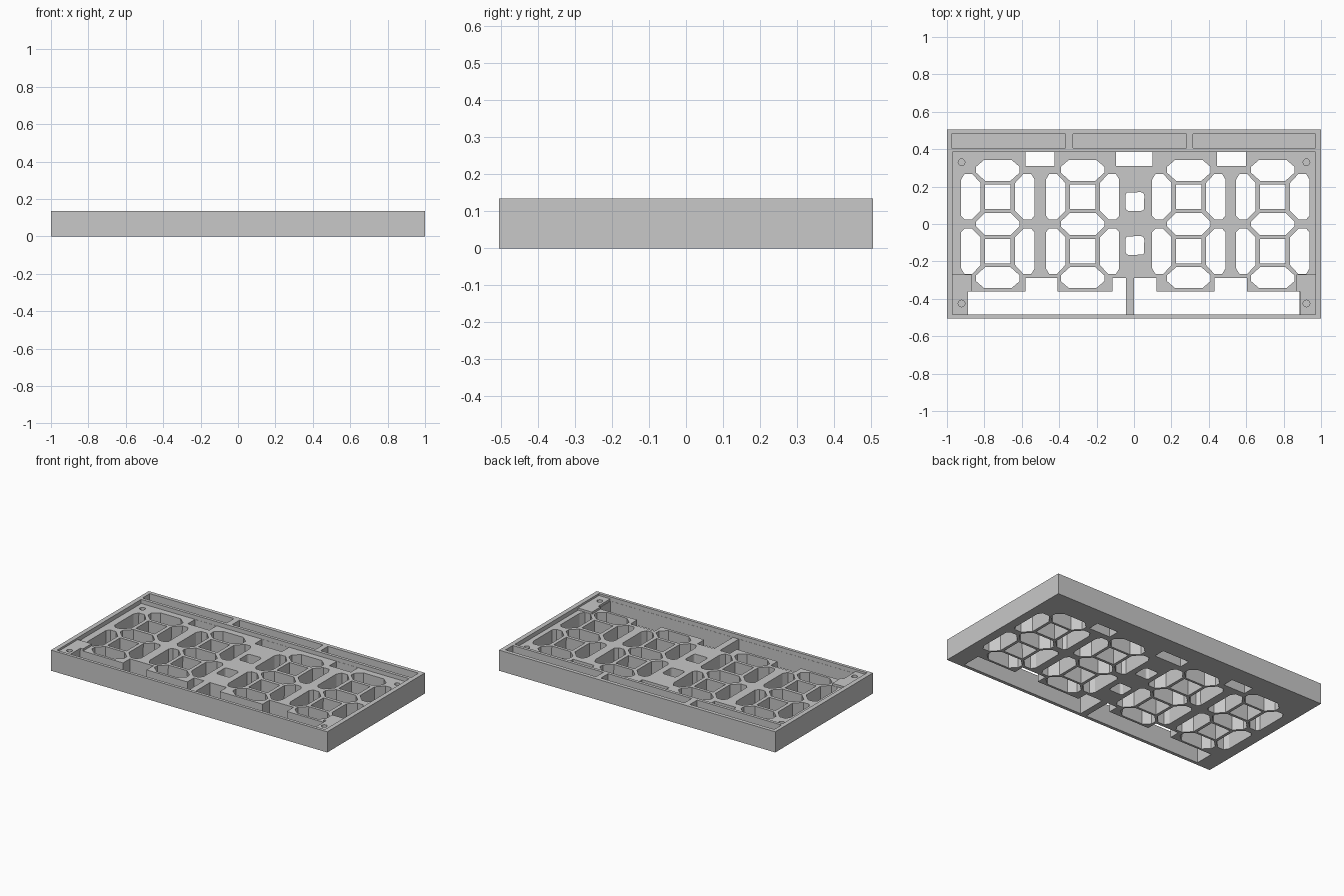
import bpy, bmesh, math
from mathutils import Vector

cube = bpy.data.objects.get("Cube")
if cube:
    bpy.data.objects.remove(cube, do_unlink=True)

TOP, PLATE, POST = 0.135, 0.108, 0.122   # rim, grid plate and corner post heights

grey = bpy.data.materials.new("plain grey")
grey.use_nodes = True
grey.diffuse_color = (0.58, 0.58, 0.58, 1)
grey.node_tree.nodes["Principled BSDF"].inputs["Base Color"].default_value = grey.diffuse_color


def prism(bm, outline, z0, z1, flare=0.0):
    """Closed prism; flare widens the lower outline on every side."""
    pts = [Vector(p) for p in outline]
    mid = sum(pts, Vector((0, 0))) / len(pts)

    def grow(p, axis):
        d = p[axis] - mid[axis]
        return p[axis] + math.copysign(flare, d)

    low = [bm.verts.new((grow(p, 0), grow(p, 1), z0)) for p in pts]
    high = [bm.verts.new((p.x, p.y, z1)) for p in pts]
    bm.faces.new(low)
    bm.faces.new(high)
    for i in range(len(pts)):
        j = (i + 1) % len(pts)
        bm.faces.new((low[i], low[j], high[j], high[i]))


def finish(bm, name):
    bmesh.ops.recalc_face_normals(bm, faces=bm.faces)
    mesh = bpy.data.meshes.new(name)
    bm.to_mesh(mesh)
    bm.free()
    mesh.materials.append(grey)
    obj = bpy.data.objects.new(name, mesh)
    bpy.context.collection.objects.link(obj)
    return obj


def cut(body, outlines, z0, z1=0.2, flare=0.0):
    bm = bmesh.new()
    for outline in outlines:
        prism(bm, outline, z0, z1, flare)
    cutter = finish(bm, "cutter")
    cutter.hide_render = True
    mod = body.modifiers.new("cut", 'BOOLEAN')
    mod.operation, mod.solver, mod.object = 'DIFFERENCE', 'EXACT', cutter
    mod.use_self = True
    bpy.context.view_layer.objects.active = body
    bpy.ops.object.modifier_apply(modifier=mod.name)
    bpy.data.objects.remove(cutter, do_unlink=True)


def solid(name, outline, z0, z1):
    bm = bmesh.new()
    prism(bm, outline, z0, z1)
    return finish(bm, name)


def rect(x0, x1, y0, y1):
    return [(x0, y0), (x1, y0), (x1, y1), (x0, y1)]


def mirrored(half):
    return half + [(-x, y) for x, y in reversed(half)]


def circle(cx, cy, r, n=16):
    return [(cx + r * math.cos(a * math.tau / n), cy + r * math.sin(a * math.tau / n)) for a in range(n)]


def rounded(cx, cy, half, r):
    corners = []
    for x, y in circle(0, 0, r, 20):
        corners.append((cx + x + math.copysign(half - r, x), cy + y + math.copysign(half - r, y)))
    return corners


# Outer block with the main recess and three rear pockets
frame = solid("display_frame", rect(-1, 1, -0.505, 0.505), 0, TOP)
cut(frame, [rect(-0.97, 0.97, -0.485, 0.385)], PLATE)
cut(frame, [rect(x0, x1, 0.405, 0.48)
            for x0, x1 in ((-0.975, -0.365), (-0.325, 0.28), (0.315, 0.97))], 0.03)

# Segment windows of the four digits
top_seg = mirrored([(0.072, 0.342), (0.115, 0.305), (0.115, 0.275), (0.067, 0.232)])
mid_seg = mirrored([(0.068, 0.058), (0.115, 0.012), (0.115, -0.012), (0.068, -0.058)])
side_seg = [(0.195, 0.045), (0.195, 0.237), (0.177, 0.267), (0.138, 0.267),
            (0.093, 0.218), (0.093, 0.072), (0.14, 0.025), (0.177, 0.025)]
square = rect(-0.067, 0.067, 0.082, 0.21)
windows = [(mid_seg, 1, 1)]
for sy in (1, -1):
    windows += [(top_seg, 1, sy), (square, 1, sy), (side_seg, 1, sy), (side_seg, -1, sy)]
for cx in (-0.728, -0.275, 0.293, 0.742):
    cut(frame, [[(cx + sx * x, sy * y) for x, y in shape] for shape, sx, sy in windows],
        -0.02, 0.15, 0.004)

# Colon windows
cut(frame, [rounded(0.005, cy, 0.05, 0.018) for cy in (0.12, -0.115)], -0.02)

# Rear notches
cut(frame, [rect(x0, x1, 0.31, 0.384)
            for x0, x1 in ((-0.58, -0.425), (-0.095, 0.1), (0.445, 0.6))], -0.02)

# Front slots either side of the divider
left_slot = [(0.885, -0.484), (0.0, -0.484), (0.0, -0.29), (0.12, -0.29), (0.12, -0.36),
             (0.43, -0.36), (0.43, -0.29), (0.605, -0.29), (0.605, -0.36), (0.885, -0.36)]
right_slot = [(-0.89, -0.484), (-0.043, -0.484), (-0.043, -0.29), (-0.115, -0.29), (-0.115, -0.36),
              (-0.41, -0.36), (-0.41, -0.29), (-0.58, -0.29), (-0.58, -0.36), (-0.89, -0.36)]
cut(frame, [left_slot, right_slot], -0.02)

# Blind screw holes, and raised posts in the two front corners
holes = [circle(x, y, 0.018) for x in (-0.922, 0.922) for y in (0.33, -0.425)]
cut(frame, holes, 0.05)
for side, sx in (("left", 1), ("right", -1)):
    outline = [(0.97, -0.27), (0.87, -0.27), (0.87, -0.36), (0.888, -0.36), (0.888, -0.485), (0.97, -0.485)]
    post = solid(side + "_corner_post", [(sx * x, y) for x, y in outline], PLATE, POST)
    cut(post, [circle(sx * 0.922, -0.425, 0.018)], 0.05)
